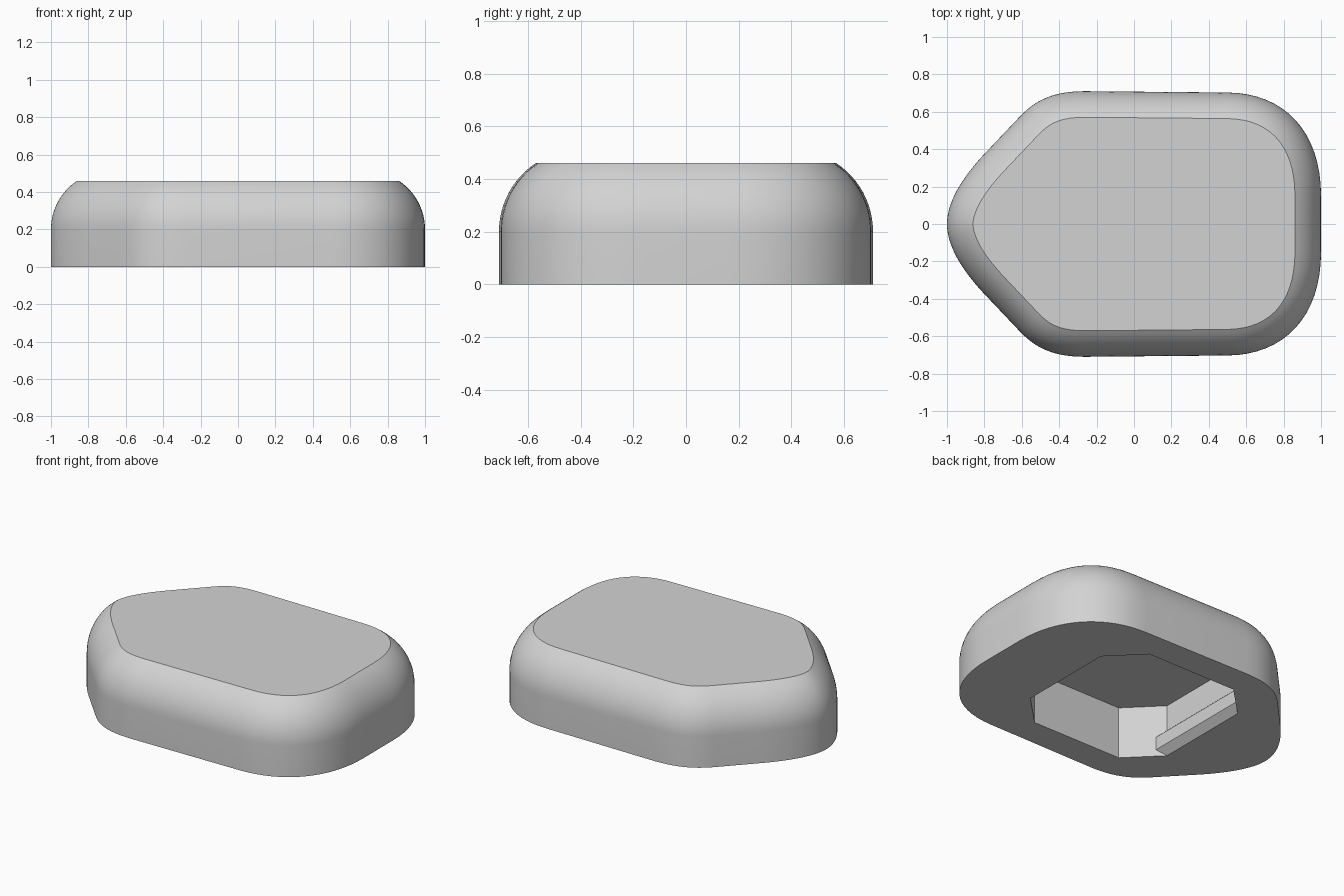
import bpy, bmesh, math
from mathutils import Vector
from mathutils.geometry import interpolate_bezier

cube = bpy.data.objects.get("Cube")
if cube:
    bpy.data.objects.remove(cube, do_unlink=True)

HEIGHT, WALL = 0.46, 0.2           # full height, top of the straight wall
RADIUS, SWEEP = 0.31, math.radians(56.6)
POCKET, CHAMFER, DEPTH = 0.52, 0.2, 0.336

grey = bpy.data.materials.new("plain grey")
grey.use_nodes = True
grey.diffuse_color = (0.65, 0.65, 0.65, 1)
grey.node_tree.nodes["Principled BSDF"].inputs["Base Color"].default_value = grey.diffuse_color


def finish(name, bm):
    bmesh.ops.recalc_face_normals(bm, faces=bm.faces)
    mesh = bpy.data.meshes.new(name)
    bm.to_mesh(mesh)
    bm.free()
    mesh.materials.append(grey)
    obj = bpy.data.objects.new(name, mesh)
    bpy.context.collection.objects.link(obj)
    return obj


def ring(bm, points, z):
    return [bm.verts.new((p[0], p[1], z)) for p in points]


def bridge(bm, low, high):
    n = len(low)
    for i in range(n):
        j = (i + 1) % n
        bm.faces.new((low[i], low[j], high[j], high[i]))


# Half outline: rounded nose, shoulder and soft rear corner
curves = [
    ((-1, 0), (-1, 0.13), (-0.9, 0.27), (-0.79, 0.385)),
    ((-0.61, 0.575), (-0.52, 0.67), (-0.42, 0.71), (-0.26, 0.71)),
    ((0.5, 0.703), (0.8, 0.70), (1, 0.50), (1, 0.15)),
]
half = []
for a, b, c, d in curves:
    half += [p.to_2d() for p in interpolate_bezier(
        Vector((*a, 0)), Vector((*b, 0)), Vector((*c, 0)), Vector((*d, 0)), 17)]
outline = half + [Vector((p.x, -p.y)) for p in reversed(half[1:])]


def inset(points, dist):
    result = []
    for i, p in enumerate(points):
        before = (p - points[i - 1]).normalized()
        after = (points[(i + 1) % len(points)] - p).normalized()
        t = (before + after).normalized()
        result.append(p + Vector((t.y, -t.x)) * dist)
    return result


# Body: straight wall, rounded shoulder arc, flat top
bm = bmesh.new()
base = ring(bm, outline, 0)
last = base
steps = 12
for k in range(steps + 1):
    angle = SWEEP * k / steps
    z = WALL + (HEIGHT - WALL) * math.sin(angle) / math.sin(SWEEP)
    level = ring(bm, inset(outline, RADIUS * (1 - math.cos(angle))), z)
    bridge(bm, last, level)
    last = level
bm.faces.new(last)

# Pocket underneath: a square with chamfered corners
f = POCKET - CHAMFER
octagon = [(POCKET, -f), (POCKET, f), (f, POCKET), (-f, POCKET),
           (-POCKET, f), (-POCKET, -f), (-f, -POCKET), (f, -POCKET)]
mouth = ring(bm, octagon, 0)
ceiling = ring(bm, octagon, DEPTH)
bridge(bm, mouth, ceiling)
bm.faces.new(ceiling)

# Underside between the outline and the pocket mouth
rim = [bm.edges.get((loop[i - 1], loop[i])) for loop in (base, mouth) for i in range(len(loop))]
bmesh.ops.triangle_fill(bm, edges=rim, use_beauty=True, normal=(0, 0, -1))
body = finish("body", bm)
bpy.ops.object.select_all(action="DESELECT")
body.select_set(True)
bpy.context.view_layer.objects.active = body
bpy.ops.object.shade_smooth_by_angle(angle=math.radians(25))

# Retaining ridges on the two end walls of the pocket
profile = [(0, 0), (0.046, 0.043), (0.046, 0.127), (0, 0.17)]
for side, name in ((-1, "nose_end_ridge"), (1, "rear_end_ridge")):
    bm = bmesh.new()
    ends = [[bm.verts.new((side * (POCKET - out), y, z)) for out, z in profile]
            for y in (-0.38, 0.38)]
    bridge(bm, *ends)
    for end in ends:
        bm.faces.new(end)
    finish(name, bm)
